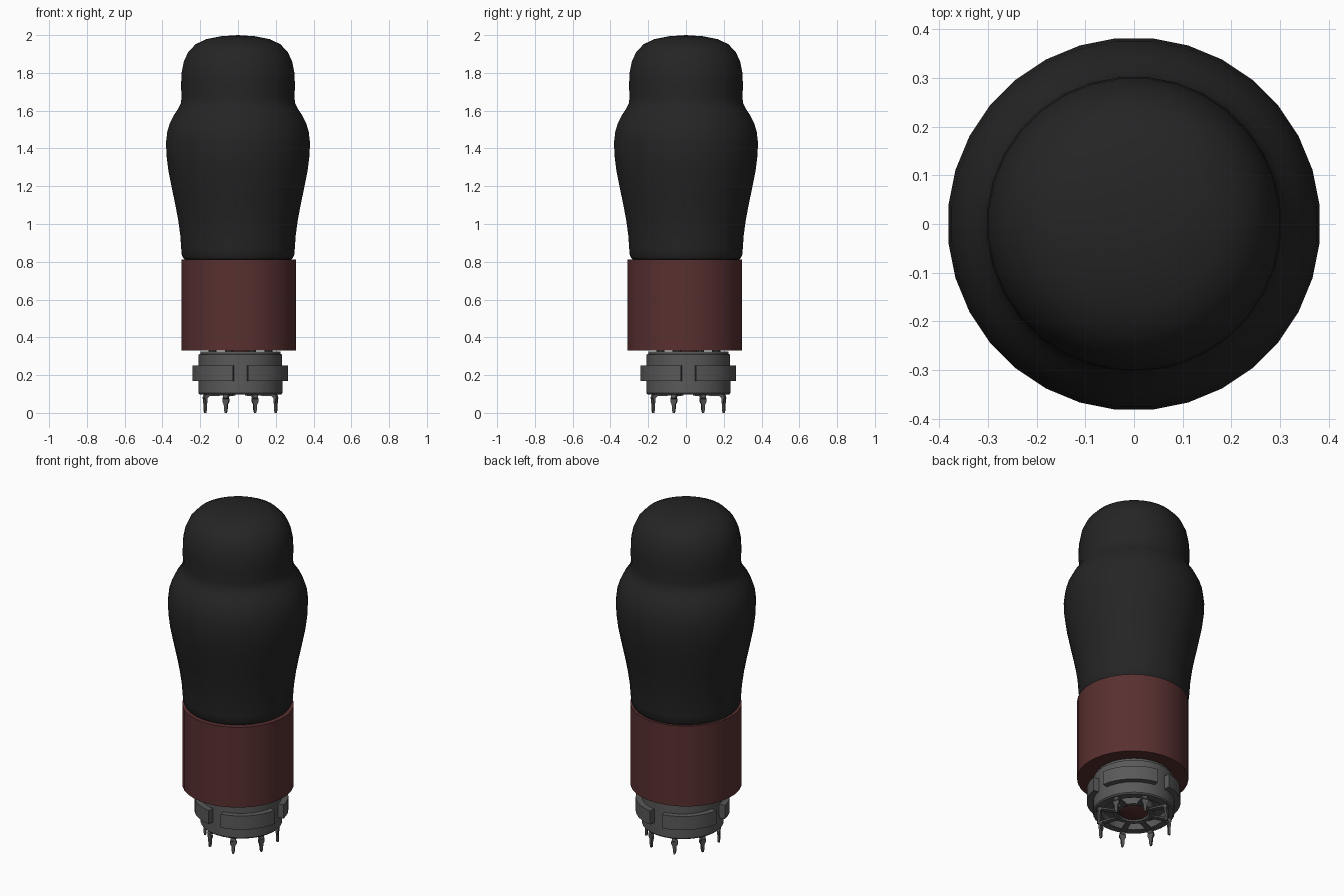
import bpy, bmesh, math
from math import sin, cos, pi, radians
from mathutils import Matrix, Vector

cube = bpy.data.objects.get("Cube")
if cube:
    bpy.data.objects.remove(cube, do_unlink=True)


def material(name, rgb):
    m = bpy.data.materials.new(name)
    m.use_nodes = True
    m.diffuse_color = (*rgb, 1)
    m.node_tree.nodes["Principled BSDF"].inputs["Base Color"].default_value = (*rgb, 1)
    return m


BLACK = material("black coating", (0.018, 0.018, 0.018))
RED = material("dark red bakelite", (0.1, 0.029, 0.029))
GREY = material("socket grey", (0.1, 0.1, 0.1))
METAL = material("pin metal", (0.09, 0.09, 0.09))

SOCKET = (0.013, 0.013)  # axis of the socket


def finish(name, bm, mat, centre=(0, 0), smooth=True):
    bmesh.ops.remove_doubles(bm, verts=bm.verts, dist=1e-5)
    bmesh.ops.recalc_face_normals(bm, faces=bm.faces)
    me = bpy.data.meshes.new(name)
    bm.to_mesh(me)
    bm.free()
    me.materials.append(mat)
    ob = bpy.data.objects.new(name, me)
    ob.location = (*centre, 0)
    bpy.context.collection.objects.link(ob)
    if smooth:
        bpy.ops.object.select_all(action='DESELECT')
        ob.select_set(True)
        bpy.context.view_layer.objects.active = ob
        bpy.ops.object.shade_smooth_by_angle(angle=radians(35))
    return ob


def lathe(name, profile, mat, segs=32, centre=(0, 0)):
    """Full turn of a (radius, z) profile about the vertical axis."""
    bm = bmesh.new()
    vs = [bm.verts.new((r, 0, z)) for r, z in profile]
    es = [bm.edges.new(p) for p in zip(vs, vs[1:])]
    bmesh.ops.rotate(bm, verts=vs, matrix=Matrix.Rotation(pi / segs, 3, 'Z'))
    bmesh.ops.spin(bm, geom=vs + es, axis=(0, 0, 1), cent=(0, 0, 0),
                   angle=2 * pi, steps=segs, use_merge=False)
    return finish(name, bm, mat, centre)


def prism(bm, points, offset):
    """Flat outline pushed along an offset to make a solid."""
    face = bm.faces.new([bm.verts.new(p) for p in points])
    new = bmesh.ops.extrude_face_region(bm, geom=[face], use_keep_orig=True)["geom"]
    bmesh.ops.translate(bm, vec=offset, verts=[v for v in new if isinstance(v, bmesh.types.BMVert)])


# Coated bulb
lathe("bulb", [(0, 2), (0.09, 1.994), (0.17, 1.978), (0.225, 1.952), (0.265, 1.91),
               (0.288, 1.86), (0.3, 1.8), (0.303, 1.73), (0.3, 1.67), (0.304, 1.64),
               (0.318, 1.61), (0.342, 1.575), (0.362, 1.535), (0.376, 1.49), (0.383, 1.43),
               (0.38, 1.36), (0.37, 1.28), (0.352, 1.19), (0.333, 1.1), (0.318, 1.02),
               (0.307, 0.94), (0.302, 0.87), (0.299, 0.835), (0.288, 0.815), (0.25, 0.8),
               (0, 0.8)], BLACK)

# Tube base with its central key post
lathe("tube_base", [(0, 0.812), (0.304, 0.812), (0.304, 0.33), (0, 0.33)], RED, centre=(0.004, -0.006))
lathe("key_post", [(0, 0.34), (0.08, 0.34), (0.08, 0.105), (0.07, 0.1), (0, 0.1)], RED, 16, SOCKET)

# Socket body, hollow underneath around a central hub
lathe("socket_body", [(0, 0.325), (0.212, 0.325), (0.214, 0.312), (0.222, 0.308),
                      (0.223, 0.105), (0.217, 0.098), (0.175, 0.098), (0.172, 0.14),
                      (0.112, 0.14), (0.11, 0.098), (0.085, 0.098), (0.083, 0.13),
                      (0, 0.13)], GREY, centre=SOCKET)

# Four curved lugs around the socket
for i, label in enumerate(("back_left", "back_right", "front_right", "front_left")):
    bm = bmesh.new()
    mid, half, n = radians(45 + 90 * i), radians(36), 8
    angles = [mid - half + 2 * half * k / n for k in range(n + 1)]
    outline = [(r * cos(a), r * sin(a), 0.17)
               for r, seq in ((0.256, angles), (0.212, angles[::-1])) for a in seq]
    prism(bm, outline, Vector((0, 0, 0.082)))
    finish("socket_lug_" + label, bm, GREY, SOCKET)

# Solder pins: a radial clip under the socket, a bent shoulder and a tapering prong
half_outline = [(0.012, 0.1), (0.012, 0.085), (0.018, 0.075), (0.018, 0.06),
                (0.01, 0.045), (0.008, 0.015), (0.004, 0)]
for i in range(8):
    bm = bmesh.new()
    prism(bm, [(0.196, w, z) for w, z in half_outline]
          + [(0.196, -w, z) for w, z in reversed(half_outline)], Vector((0.012, 0, 0)))
    prism(bm, [(r, -0.014, z) for r, z in ((0.1, 0.1), (0.1, 0.092), (0.185, 0.088),
                                         (0.202, 0.07), (0.212, 0.078), (0.205, 0.1))],
          Vector((0, 0.028, 0)))
    bmesh.ops.rotate(bm, verts=bm.verts, matrix=Matrix.Rotation(radians(22.5 + 45 * i), 3, 'Z'))
    finish("solder_pin_%d" % (i + 1), bm, METAL, SOCKET, smooth=False)

# Short tube pins bridging base and socket
for i in range(8):
    a = radians(22.5 + 45 * i)
    lathe("tube_pin_%d" % (i + 1), [(0, 0.34), (0.022, 0.34), (0.022, 0.31), (0, 0.31)], METAL, 10,
          (SOCKET[0] + 0.16 * cos(a), SOCKET[1] + 0.16 * sin(a)))
